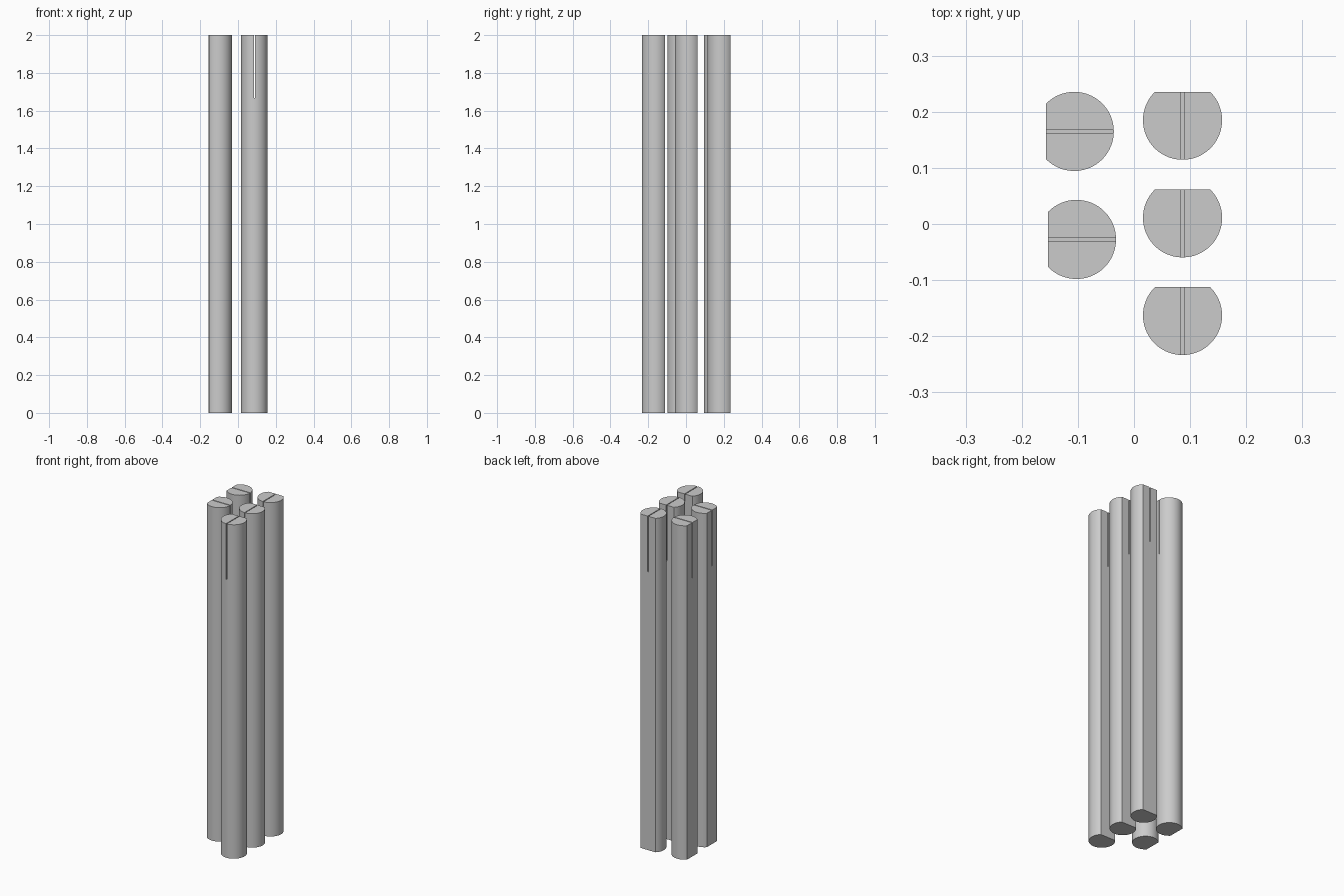
import bpy
import bmesh
import math

if "Cube" in bpy.data.objects:
    bpy.data.objects.remove(bpy.data.objects["Cube"])

RADIUS = 0.0705      # rod radius
FLAT = 0.0505        # distance from rod axis to its flat side
HEIGHT = 2.0
SLOT_WIDTH = 0.005
SLOT_BOTTOM = 1.667
SEGMENTS = 64

grey = bpy.data.materials.new("plain grey")
grey.diffuse_color = (0.6, 0.6, 0.6, 1.0)
grey.use_nodes = True
grey.node_tree.nodes["Principled BSDF"].inputs["Base Color"].default_value = grey.diffuse_color


def finish(bm, name):
    bmesh.ops.recalc_face_normals(bm, faces=bm.faces)
    mesh = bpy.data.meshes.new(name)
    bm.to_mesh(mesh)
    bm.free()
    obj = bpy.data.objects.new(name, mesh)
    bpy.context.collection.objects.link(obj)
    return obj


def make_rod(name, x, y, turn):
    # D-shaped shaft with its flat on local +y
    half = math.acos(FLAT / RADIUS)
    start = math.pi / 2 + half
    sweep = 2 * math.pi - 2 * half
    bm = bmesh.new()
    ring = []
    for i in range(SEGMENTS + 1):
        a = start + sweep * i / SEGMENTS
        ring.append(bm.verts.new((RADIUS * math.cos(a), RADIUS * math.sin(a), 0)))
    base = bm.faces.new(ring)
    top = bmesh.ops.extrude_face_region(bm, geom=[base], use_keep_orig=True)
    verts = [v for v in top["geom"] if isinstance(v, bmesh.types.BMVert)]
    bmesh.ops.translate(bm, verts=verts, vec=(0, 0, HEIGHT))
    rod = finish(bm, name)
    rod.data.materials.append(grey)

    # Narrow slot through the upper end, square to the flat
    bm = bmesh.new()
    bmesh.ops.create_cube(bm, size=1)
    depth = HEIGHT + 0.1 - SLOT_BOTTOM
    bmesh.ops.scale(bm, verts=bm.verts, vec=(SLOT_WIDTH, 0.3, depth))
    bmesh.ops.translate(bm, verts=bm.verts, vec=(0, 0, SLOT_BOTTOM + depth / 2))
    cutter = finish(bm, "slot_cutter")
    cutter.hide_render = True

    cut = rod.modifiers.new("slot", "BOOLEAN")
    cut.operation = "DIFFERENCE"
    cut.solver = "EXACT"
    cut.object = cutter
    bpy.ops.object.select_all(action="DESELECT")
    bpy.context.view_layer.objects.active = rod
    rod.select_set(True)
    bpy.ops.object.modifier_apply(modifier=cut.name)
    bpy.data.objects.remove(cutter, do_unlink=True)
    bpy.ops.object.shade_smooth_by_angle(angle=math.radians(30))

    rod.location = (x, y, 0)
    rod.rotation_euler.z = turn


# Right-hand row: flats face the back
for label, y in (("front", -0.163), ("middle", 0.011), ("back", 0.185)):
    make_rod("right_rod_" + label, 0.0865, y, 0)

# Left-hand row: flats face left
make_rod("left_rod_front", -0.1025, -0.0275, math.pi / 2)
make_rod("left_rod_back", -0.1065, 0.165, math.pi / 2)
